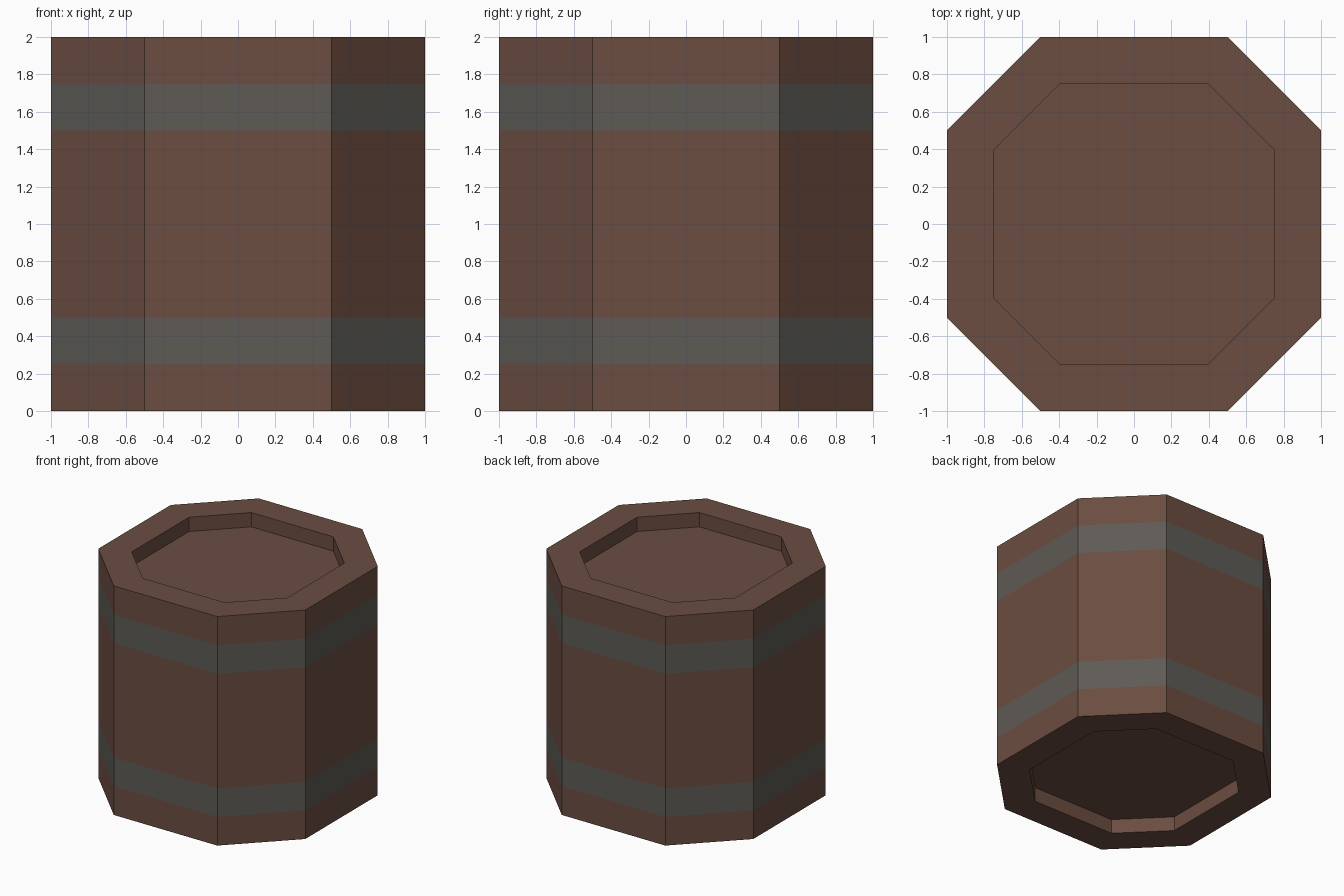
import bpy, bmesh

if "Cube" in bpy.data.objects:
    bpy.data.objects.remove(bpy.data.objects["Cube"])


def srgb(r, g, b):
    lin = [((c / 255 + 0.055) / 1.055) ** 2.4 for c in (r, g, b)]
    return (*lin, 1.0)


def material(name, colour):
    m = bpy.data.materials.new(name)
    m.diffuse_color = colour
    m.use_nodes = True
    m.node_tree.nodes["Principled BSDF"].inputs["Base Color"].default_value = m.diffuse_color
    return m


wood = material("brown wood", srgb(107, 77, 65))
iron = material("grey iron", srgb(94, 91, 85))


def octagon(bm, a, b, z):
    """Ring of eight corners: half width a, half length b of the straight sides."""
    pts = [(b, -a), (a, -b), (a, b), (b, a), (-b, a), (-a, b), (-a, -b), (-b, -a)]
    return [bm.verts.new((x, y, z)) for x, y in pts]


OUTER = (1.0, 0.5)
INNER = (0.75, 0.396)
DEPTH = 0.125
BANDS = ((0.25, 0.5), (1.5, 1.75))

# Barrel: one continuous skin from the bottom recess, up the staves, into the top recess
bm = bmesh.new()
rings = [octagon(bm, *INNER, DEPTH), octagon(bm, *INNER, 0)]
rings += [octagon(bm, *OUTER, z) for z in (0, 0.25, 0.5, 1.5, 1.75, 2)]
rings += [octagon(bm, *INNER, 2), octagon(bm, *INNER, 2 - DEPTH)]
for low, high in zip(rings, rings[1:]):
    for i in range(8):
        j = (i + 1) % 8
        bm.faces.new((low[i], low[j], high[j], high[i]))

# Recessed lids
bm.faces.new(rings[0])
bm.faces.new(rings[-1])
bmesh.ops.recalc_face_normals(bm, faces=bm.faces)

# Iron hoops: outer side faces within the band heights
for f in bm.faces:
    c = f.calc_center_median()
    side = abs(f.normal.z) < 0.1 and c.xy.length > 0.9
    f.material_index = int(side and any(lo < c.z < hi for lo, hi in BANDS))

mesh = bpy.data.meshes.new("barrel")
bm.to_mesh(mesh)
bm.free()
mesh.materials.append(wood)
mesh.materials.append(iron)
bpy.context.collection.objects.link(bpy.data.objects.new("barrel", mesh))
